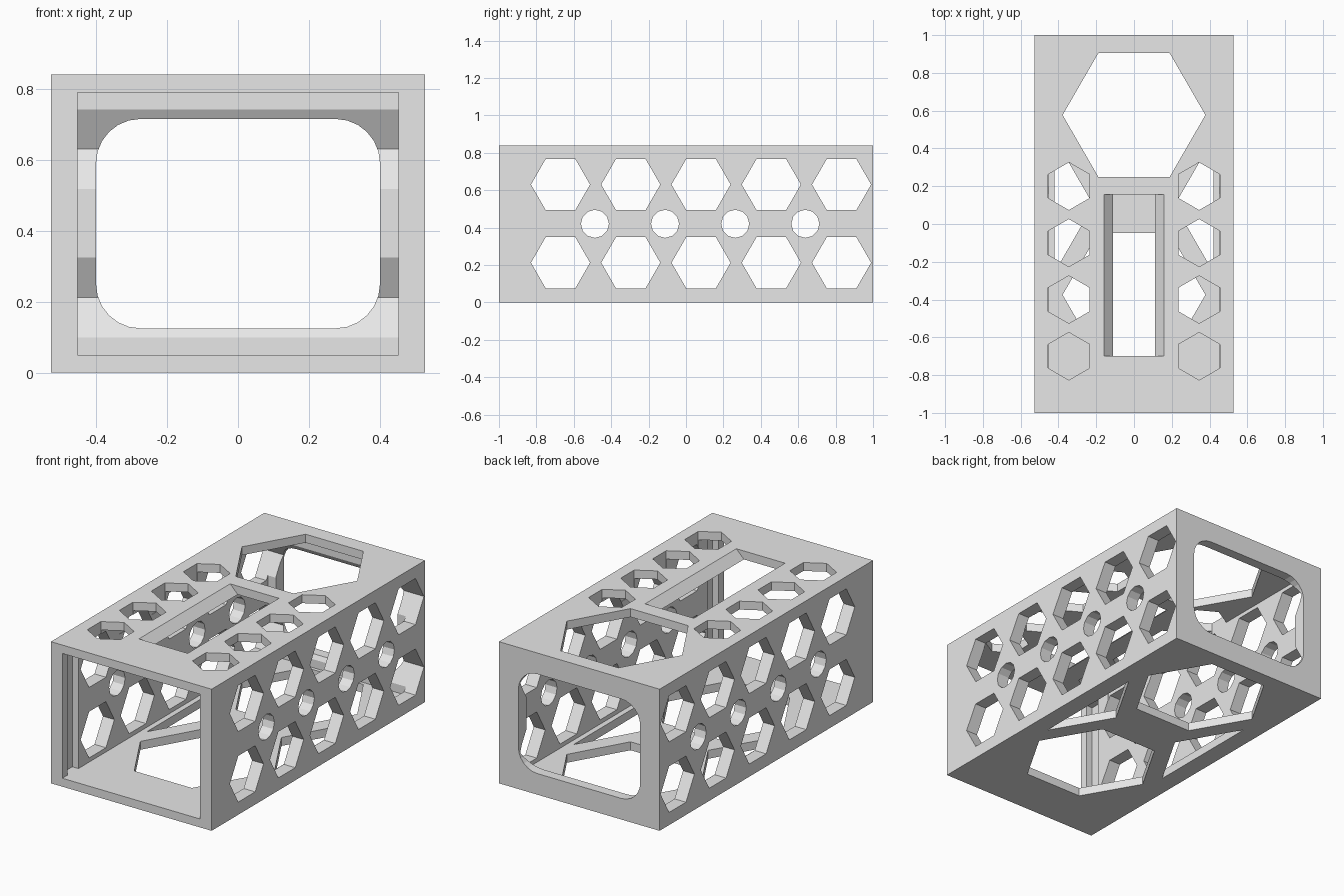
import bpy
import bmesh
from math import cos, sin, pi, radians

cube = bpy.data.objects.get("Cube")
if cube:
    bpy.data.objects.remove(cube, do_unlink=True)

W, H = 0.527, 0.84            # half width, height
IN_W, FLOOR, CEIL = 0.452, 0.05, 0.79
BACK_WALL = 0.925

gray = bpy.data.materials.new("plain_gray")
gray.use_nodes = True
gray.diffuse_color = (0.8, 0.8, 0.8, 1)
gray.node_tree.nodes["Principled BSDF"].inputs["Base Color"].default_value = (0.8, 0.8, 0.8, 1)


def ngon(cx, cy, r, sides=6, turn=0):
    return [(cx + r * cos(turn + 2 * pi * i / sides),
             cy + r * sin(turn + 2 * pi * i / sides)) for i in range(sides)]


def rect(a0, a1, b0, b1):
    return [(a0, b0), (a1, b0), (a1, b1), (a0, b1)]


def rounded_rect(a0, a1, b0, b1, r, steps=6):
    centres = [(a1 - r, b1 - r), (a0 + r, b1 - r), (a0 + r, b0 + r), (a1 - r, b0 + r)]
    return [(ca + r * cos((q + s / steps) * pi / 2), cb + r * sin((q + s / steps) * pi / 2))
            for q, (ca, cb) in enumerate(centres) for s in range(steps + 1)]


def prisms(name, profiles, axis, lo, hi):
    """One object holding a straight prism along the axis for each profile."""
    place = {"x": lambda a, b, d: (d, a, b),
             "y": lambda a, b, d: (a, d, b),
             "z": lambda a, b, d: (a, b, d)}[axis]
    bm = bmesh.new()
    for pts in profiles:
        low = [bm.verts.new(place(a, b, lo)) for a, b in pts]
        high = [bm.verts.new(place(a, b, hi)) for a, b in pts]
        bm.faces.new(low)
        bm.faces.new(high)
        for i in range(len(pts)):
            j = (i + 1) % len(pts)
            bm.faces.new((low[i], low[j], high[j], high[i]))
    bmesh.ops.recalc_face_normals(bm, faces=bm.faces)
    mesh = bpy.data.meshes.new(name)
    bm.to_mesh(mesh)
    bm.free()
    mesh.materials.append(gray)
    obj = bpy.data.objects.new(name, mesh)
    bpy.context.scene.collection.objects.link(obj)
    return obj


def cut(body, cutter):
    cutter.hide_render = True
    mod = body.modifiers.new("cut", "BOOLEAN")
    mod.operation = "DIFFERENCE"
    mod.solver = "EXACT"
    mod.object = cutter
    bpy.context.view_layer.update()
    result = body.evaluated_get(bpy.context.evaluated_depsgraph_get())
    mesh = bpy.data.meshes.new_from_object(result)
    body.modifiers.clear()
    body.data = mesh
    bpy.data.objects.remove(cutter, do_unlink=True)


# Outer block, hollowed from the front
case = prisms("perforated_case", [rect(-W, W, 0, H)], "y", -1, 1)
cut(case, prisms("cavity", [rect(-IN_W, IN_W, FLOOR, CEIL)], "y", -1.1, BACK_WALL))

# Rounded opening in the back wall
cut(case, prisms("back_opening", [rounded_rect(-0.4, 0.4, 0.125, 0.715, 0.125)], "y", 0.8, 1.1))

# Vertical grooves inside the side walls near the front
cut(case, prisms("panel_groove", [rect(-0.492, 0.492, -0.95, -0.85)], "z", FLOOR, CEIL))

# Side walls: two rows of hexagons with round holes between
side_holes = [ngon(-0.671 + 0.3757 * i, z, 0.158) for i in range(5) for z in (0.212, 0.63)]
side_holes += [ngon(-0.487 + 0.375 * i, 0.42, 0.075, 12) for i in range(4)]
cut(case, prisms("side_holes", side_holes, "x", -0.7, 0.7))

# Large rear hexagon through roof and floor
cut(case, prisms("rear_hexagon", [ngon(0, 0.577, 0.378)], "z", -0.1, 1))

# Roof: small hexagons along both edges and a slot with sloping sides
small = [ngon(s * 0.345, 0.2 - 0.3 * i, 0.126, 6, radians(30)) for s in (-1, 1) for i in range(4)]
cut(case, prisms("roof_holes", small, "z", 0.7, 1))
slot = [(-0.17, 0.85), (-0.10, 0.78), (0.10, 0.78), (0.17, 0.85)]
cut(case, prisms("roof_slot", [slot], "y", -0.7, 0.155))

# Floor: front hexagon and a triangle on each side, leaving an X of webs
floor_holes = [ngon(0, -0.375, 0.378)]
floor_holes += [[(s * 0.215, 0.1), (s * 0.42, 0.455), (s * 0.42, -0.255)] for s in (-1, 1)]
cut(case, prisms("floor_holes", floor_holes, "z", -0.1, 0.1))
